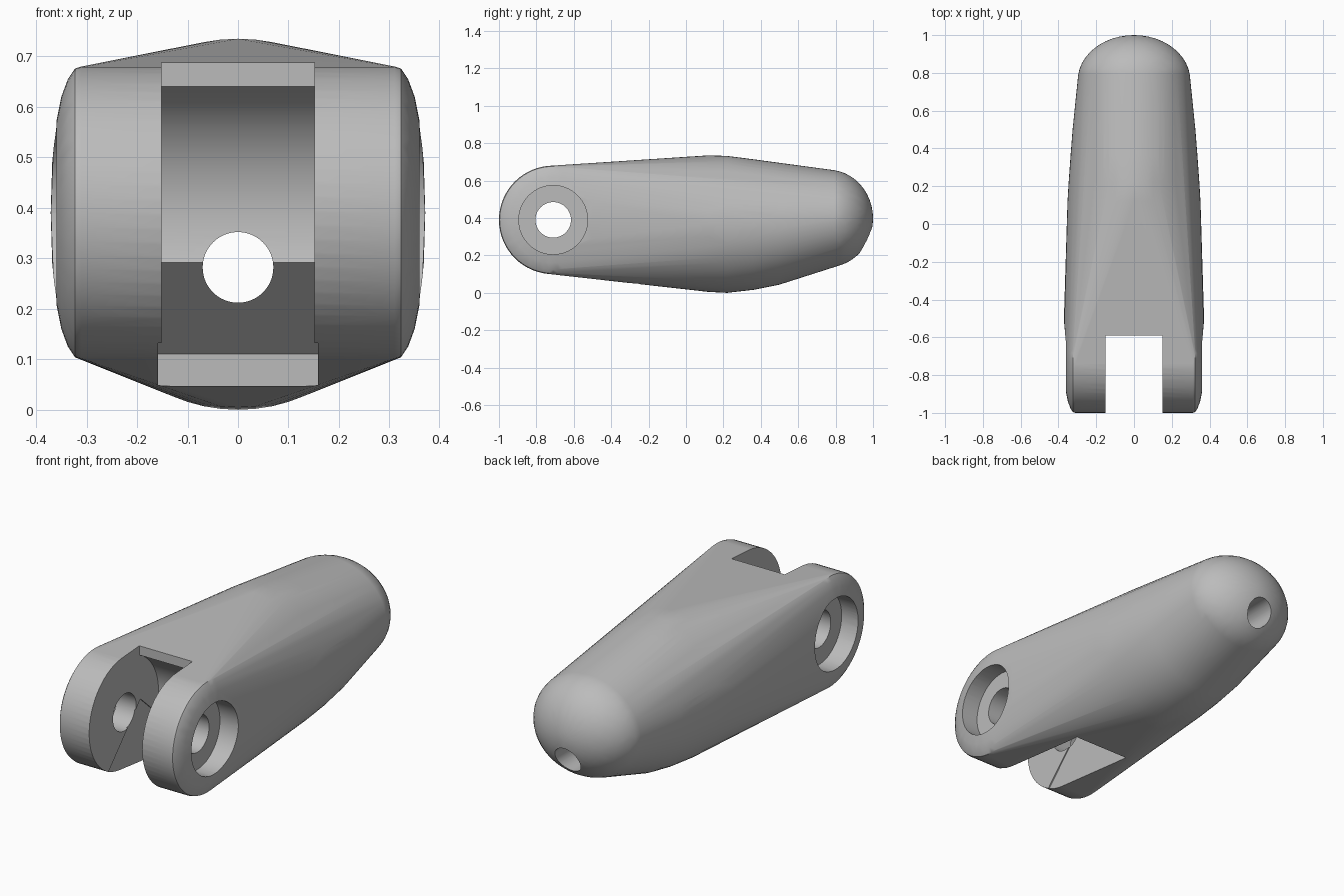
import bpy, bmesh, math
from math import sin, cos, pi

cube = bpy.data.objects.get("Cube")
if cube:
    bpy.data.objects.remove(cube, do_unlink=True)

grey = bpy.data.materials.new("plain grey")
grey.use_nodes = True
grey.diffuse_color = (0.5, 0.5, 0.5, 1)
grey.node_tree.nodes["Principled BSDF"].inputs["Base Color"].default_value = (0.5, 0.5, 0.5, 1)

PIVOT_Y, PIVOT_Z = -0.71, 0.39


def make_object(name, bm):
    bmesh.ops.recalc_face_normals(bm, faces=bm.faces[:])
    mesh = bpy.data.meshes.new(name)
    bm.to_mesh(mesh)
    bm.free()
    mesh.materials.append(grey)
    ob = bpy.data.objects.new(name, mesh)
    bpy.context.collection.objects.link(ob)
    return ob


def prism(name, half_width, outline):
    """Extrude a (y, z) outline across x."""
    bm = bmesh.new()
    face = bm.faces.new([bm.verts.new((-half_width, y, z)) for y, z in outline])
    new = bmesh.ops.extrude_face_region(bm, geom=[face])["geom"]
    bmesh.ops.translate(bm, vec=(2 * half_width, 0, 0),
                        verts=[v for v in new if isinstance(v, bmesh.types.BMVert)])
    return make_object(name, bm)


def cylinder(name, radius, length, centre, along):
    bpy.ops.mesh.primitive_cylinder_add(
        vertices=64, radius=radius, depth=length, location=centre,
        rotation=(0, pi / 2, 0) if along == "x" else (pi / 2, 0, 0))
    ob = bpy.context.object
    ob.name = name
    ob.data.materials.append(grey)
    return ob


# Body: hull around the rounded lugs, the swollen middle and the domed end
bm = bmesh.new()
STEPS = 64
for i in range(STEPS):
    a = 2 * pi * i / STEPS
    for side in (-1, 1):
        for x, r in ((0.31, 0.29), (0.323, 0.286), (0.337, 0.265),
                     (0.35, 0.23), (0.36, 0.18), (0.363, 0.1)):
            bm.verts.new((side * x, PIVOT_Y + r * cos(a), PIVOT_Z + r * sin(a)))
    for y, half, low, high in ((0.12, 0.352, 0.005, 0.735), (0.22, 0.346, 0, 0.732),
                               (0.36, 0.336, 0.016, 0.714), (0.5, 0.325, 0.044, 0.695)):
        bm.verts.new((half * cos(a), y, (low + high) / 2 + (high - low) / 2 * sin(a)))
    for k in range(12):
        t = pi / 2 * k / 12
        bm.verts.new((0.298 * cos(t) * cos(a), 0.76 + 0.24 * sin(t),
                      0.398 + 0.26 * cos(t) * sin(a)))
bm.verts.new((0, 1, 0.398))
for side in (-1, 1):
    for z, x in ((-0.1, 0.368), (0, 0.371), (0.1, 0.368)):
        bm.verts.new((side * x, -0.5, PIVOT_Z + z))
hull = bmesh.ops.convex_hull(bm, input=bm.verts[:])
loose = {g for g in hull["geom_interior"] + hull["geom_unused"]
         if isinstance(g, bmesh.types.BMVert) and not g.link_faces}
bmesh.ops.delete(bm, geom=list(loose), context="VERTS")
body = make_object("hinged_link_body", bm)

# Fork slot with a concave back around the pivot
arc = [(PIVOT_Y + 0.278 * cos(a), PIVOT_Z + 0.278 * sin(a))
       for a in (math.radians(64.4 - 85.6 * i / 24) for i in range(25))]
slot = prism("slot_cutter", 0.152,
             [(-1.1, 0.85), (-0.59, 0.85)] + arc + [(arc[-1][0], -0.1), (-1.1, -0.1)])
# Slightly wider wedge relief below the slot
relief = prism("relief_cutter", 0.158,
               [(-0.58, 0.41), (-0.25, 0.11), (-0.25, -0.1), (-1.06, -0.1)])
# Pin hole, bolt recesses and lengthwise channel
cutters = [slot, relief,
           cylinder("pin_cutter", 0.095, 1, (0, PIVOT_Y, PIVOT_Z), "x"),
           cylinder("channel_cutter", 0.07, 1.8, (0, 0.2, 0.282), "y")]
for side in (-1, 1):
    cutters.append(cylinder("recess_cutter", 0.184, 0.2,
                            (side * 0.365, PIVOT_Y, PIVOT_Z), "x"))

bpy.ops.object.select_all(action="DESELECT")
body.select_set(True)
bpy.context.view_layer.objects.active = body
for cutter in cutters:
    mod = body.modifiers.new("cut", "BOOLEAN")
    mod.operation = "DIFFERENCE"
    mod.solver = "EXACT"
    mod.object = cutter
    bpy.ops.object.modifier_apply(modifier=mod.name)
    bpy.data.objects.remove(cutter, do_unlink=True)

bpy.ops.object.shade_smooth_by_angle(angle=math.radians(30))
weighted = body.modifiers.new("even shading", "WEIGHTED_NORMAL")
weighted.keep_sharp = True
